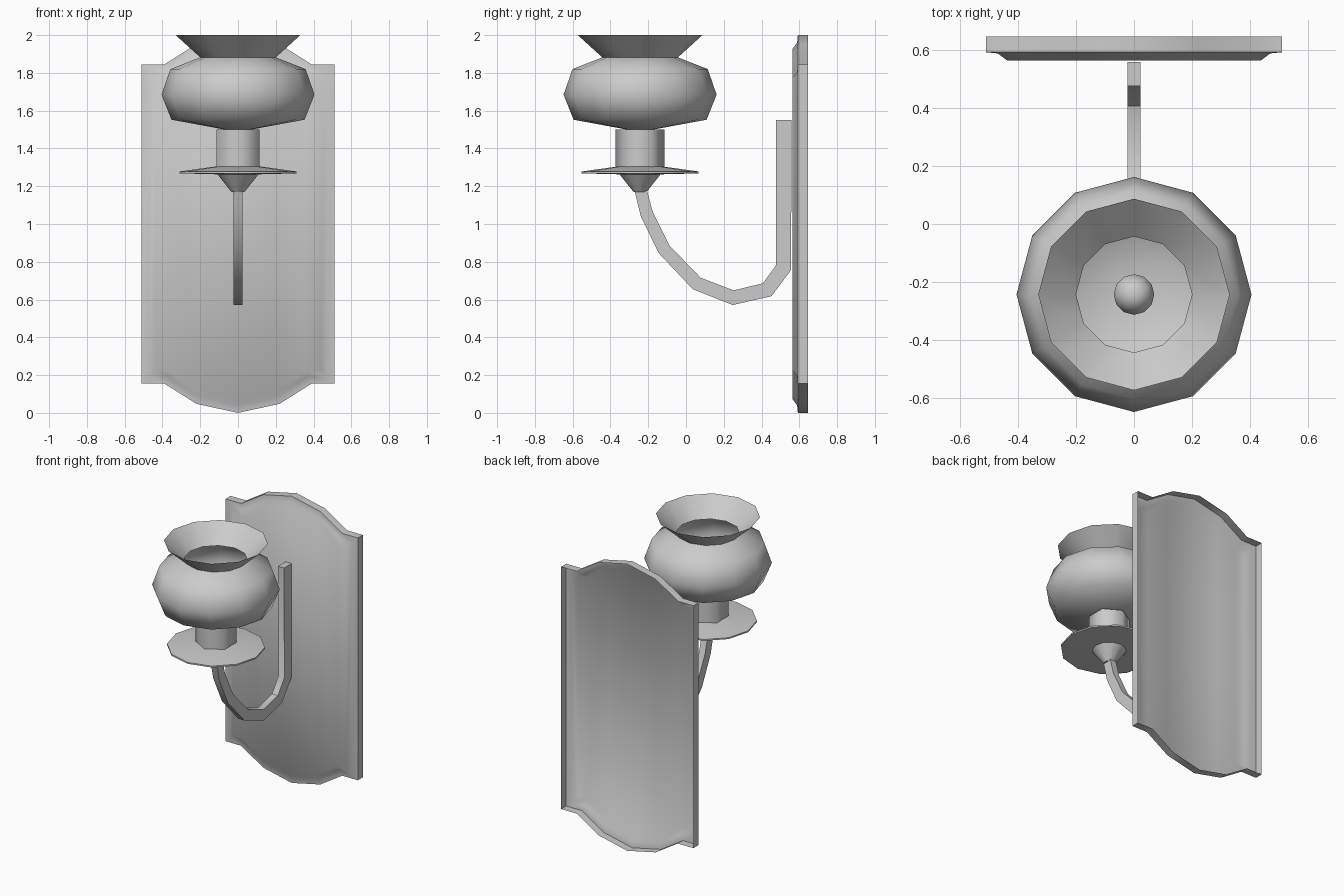
import bpy, math
from mathutils import Vector

if "Cube" in bpy.data.objects:
    bpy.data.objects.remove(bpy.data.objects["Cube"])

CY = -0.243  # lamp axis


def make(name, verts, faces, angle=40):
    me = bpy.data.meshes.new(name)
    me.from_pydata(verts, [], faces)
    me.update()
    ob = bpy.data.objects.new(name, me)
    bpy.context.collection.objects.link(ob)
    bpy.ops.object.select_all(action='DESELECT')
    ob.select_set(True)
    bpy.context.view_layer.objects.active = ob
    bpy.ops.object.mode_set(mode='EDIT')
    bpy.ops.mesh.select_all(action='SELECT')
    bpy.ops.mesh.normals_make_consistent(inside=False)
    bpy.ops.object.mode_set(mode='OBJECT')
    bpy.ops.object.shade_smooth_by_angle(angle=math.radians(angle))
    return ob


def bridge(rings, n):
    return [(r * n + i, r * n + (i + 1) % n, (r + 1) * n + (i + 1) % n, (r + 1) * n + i)
            for r in range(rings - 1) for i in range(n)]


def lathe(name, profile, n=12, cap_start=False, cap_end=False, angle=40):
    verts = [(r * math.sin(2 * math.pi * i / n), CY + r * math.cos(2 * math.pi * i / n), z)
             for r, z in profile for i in range(n)]
    faces = bridge(len(profile), n)
    if cap_start:
        faces.append(tuple(range(n)))
    if cap_end:
        faces.append(tuple(range(len(verts) - n, len(verts))))
    return make(name, verts, faces, angle)


# Back plate: hollow pressed sheet, open at the back
def outline(d):
    q = [(0.51 - d, 0.155 + d), (0.39 - 0.35 * d, 0.155 + d), (0.22 - 0.2 * d, 0.048 + d)]
    low = q + [(0, d)] + [(-x, z) for x, z in reversed(q)]
    return low + [(x, 2 - z) for x, z in reversed(low)]


steps = [(0, 0.647), (0, 0.592), (0.04, 0.588), (0.072, 0.564)]
verts = [(x, y, z) for d, y in steps for x, z in outline(d)]
n = 14
faces = bridge(len(steps), n)
# front panel is filled in strips between the lower and upper curves
base = 3 * n
faces += [(base + i, base + i + 1, base + n - 2 - i, base + n - 1 - i) for i in range(6)]
make("back_plate", verts, faces)

# Curved arm: flat bar swept along a path in the side plane
path = [(-0.243, 1.19), (-0.207, 1.05), (-0.115, 0.865), (0.057, 0.685),
        (0.25, 0.61), (0.43, 0.652), (0.517, 0.77), (0.517, 1.55)]
pts = [Vector(p) for p in path]
verts = []
for i, p in enumerate(pts):
    a = (p - pts[i - 1]).normalized() if i else None
    b = (pts[i + 1] - p).normalized() if i < len(pts) - 1 else None
    a, b = a or b, b or a
    t = (a + b).normalized()
    h = (0.032 + 0.009 * i / (len(pts) - 1)) / max(t.dot(a), 0.5)
    side = Vector((-t.y, t.x)) * h
    for sx, s in ((-1, -1), (1, -1), (1, 1), (-1, 1)):
        q = p + side * s
        verts.append((0.023 * sx, q.x, q.y))
faces = bridge(len(pts), 4) + [(0, 1, 2, 3), tuple(range(len(verts) - 4, len(verts)))]
make("arm", verts, faces)

# Drip dish with the cone beneath it
lathe("dish_cone", [(0.035, 1.17), (0.11, 1.265)], cap_start=True)
lathe("drip_dish", [(0.11, 1.263), (0.31, 1.268), (0.31, 1.278), (0.115, 1.305)],
      cap_start=True, cap_end=True)

# Six-sided socket
lathe("socket", [(0.13, 1.29), (0.13, 1.5)], n=6, cap_end=True, angle=65)

# Glass shade: open bowl with a flared rim
lathe("shade", [(0.07, 1.5), (0.352, 1.552), (0.405, 1.685), (0.358, 1.82),
                (0.2, 1.882), (0.33, 2.0)], cap_start=True, angle=62)

# Small bulb inside the shade
lathe("bulb", [(0.07, 1.5), (0.07, 1.6), (0.05, 1.645), (0.02, 1.66)], cap_end=True, angle=60)
